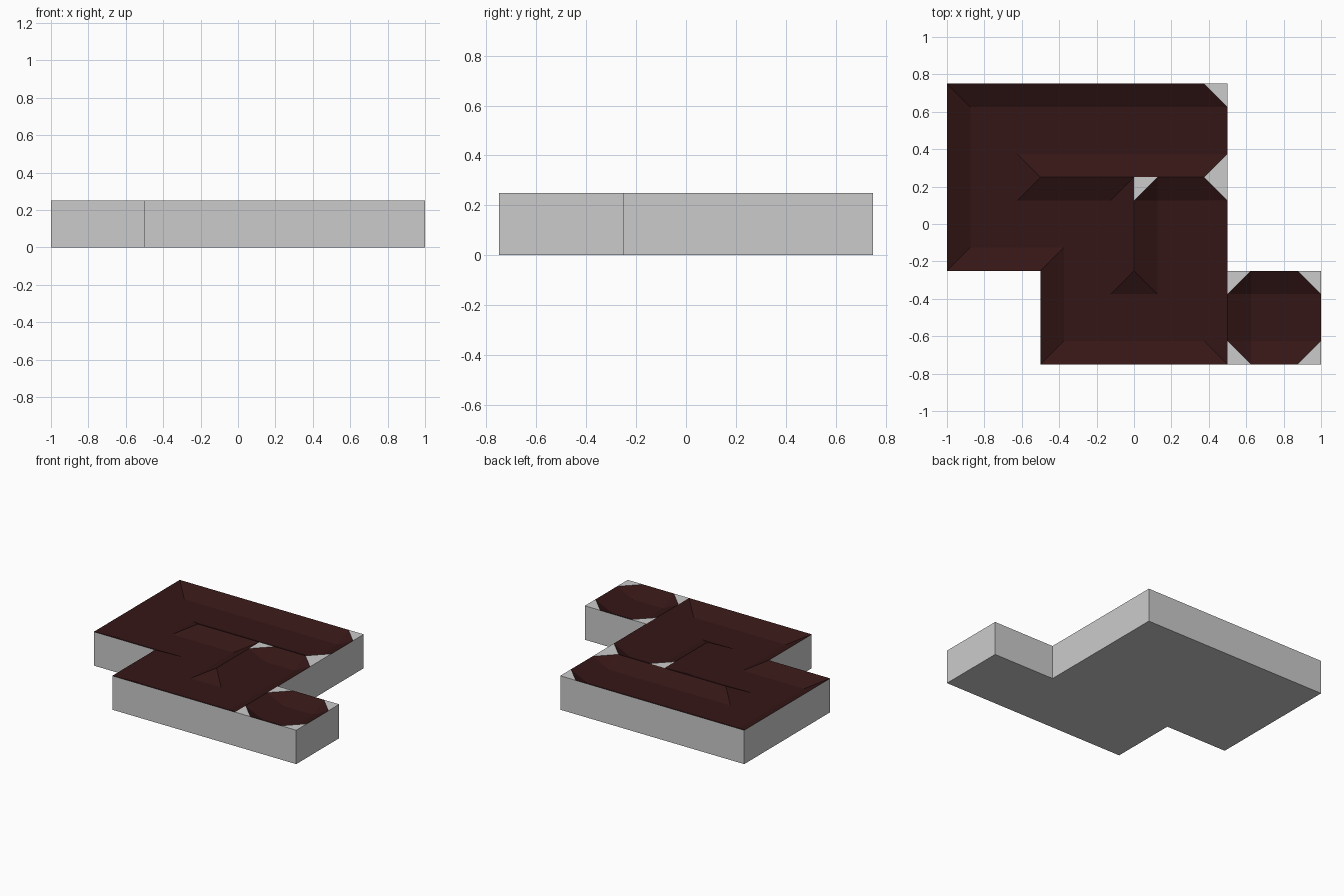
import bpy, bmesh

if "Cube" in bpy.data.objects:
    bpy.data.objects.remove(bpy.data.objects["Cube"])

U = 0.125           # grid step, each square tile is 4 steps wide
TOP, FLOOR = 0.25, 0.1875
OUTLINE = [(-8, 6), (-8, -2), (-4, -2), (-4, -6), (8, -6), (8, -2), (4, -2), (4, 6)]
TILES = ([(x, y) for y in (2, -2) for x in (-8, -4, 0)] +
         [(x, -6) for x in (-4, 0, 4)])
RIDGES = [((-4, 2), (4, 2)), ((0, -2), (0, 2)), ((4, -6), (4, -2))]


def sign(v):
    return (v > 0) - (v < 0)


# Every grid point lying on the rim or a ridge is raised
walls = RIDGES + list(zip(OUTLINE, OUTLINE[1:] + OUTLINE[:1]))
high, wall_steps = set(), set()
for a, b in walls:
    dx, dy = sign(b[0] - a[0]), sign(b[1] - a[1])
    p = a
    high.add(p)
    while p != b:
        q = (p[0] + dx, p[1] + dy)
        wall_steps.add(frozenset((p, q)))
        high.add(q)
        p = q


def make_object(name, faces, material=None):
    bm = bmesh.new()
    for pts in faces:
        bm.faces.new([bm.verts.new(p) for p in pts])
    bmesh.ops.remove_doubles(bm, verts=bm.verts, dist=0.0001)
    bmesh.ops.dissolve_limit(bm, angle_limit=0.01, verts=bm.verts, edges=bm.edges)
    mesh = bpy.data.meshes.new(name)
    bm.to_mesh(mesh)
    bm.free()
    obj = bpy.data.objects.new(name, mesh)
    bpy.context.collection.objects.link(obj)
    if material:
        mesh.materials.append(material)
    return obj


def point(p):
    return (p[0] * U, p[1] * U, TOP if p in high else FLOOR)


def up_triangle(a, b, c):
    turn = (b[0] - a[0]) * (c[1] - a[1]) - (b[1] - a[1]) * (c[0] - a[0])
    return [point(p) for p in ((a, b, c) if turn > 0 else (a, c, b))]


red_faces, grey_faces = [], []
for x, y in TILES:
    # Closed sides of this tile: west, east, south, north
    sides = {
        (-1, 0): ((x, y + 1), (x, y + 2)), (1, 0): ((x + 4, y + 1), (x + 4, y + 2)),
        (0, -1): ((x + 1, y), (x + 2, y)), (0, 1): ((x + 1, y + 4), (x + 2, y + 4))}
    closed = {d for d, s in sides.items() if frozenset(s) in wall_steps}

    for i in range(4):
        for j in range(4):
            q = [(x + i, y + j), (x + i + 1, y + j),
                 (x + i + 1, y + j + 1), (x + i, y + j + 1)]
            if i in (0, 3) and j in (0, 3):
                sx, sy = (-1 if i == 0 else 1), (-1 if j == 0 else 1)
                corner = (x + (4 if sx > 0 else 0), y + (4 if sy > 0 else 0))
                k = q.index(corner)
                c, n, o, p = (q[(k + m) % 4] for m in range(4))
                if len(closed) >= 3 and {(sx, 0), (0, sy)} <= closed:
                    # Dead ends get flat grey corners
                    grey_faces.append(up_triangle(c, n, p))
                    red_faces.append(up_triangle(n, o, p))
                else:
                    # Mitred slopes
                    red_faces.append(up_triangle(c, n, o))
                    red_faces.append(up_triangle(c, o, p))
            else:
                red_faces.append([point(p) for p in q])

# Outer walls and underside
for a, b in zip(OUTLINE, OUTLINE[1:] + OUTLINE[:1]):
    (ax, ay), (bx, by) = [(p[0] * U, p[1] * U) for p in (a, b)]
    grey_faces.append([(ax, ay, 0), (bx, by, 0), (bx, by, TOP), (ax, ay, TOP)])
grey_faces.append([(p[0] * U, p[1] * U, 0) for p in reversed(OUTLINE)])

red = bpy.data.materials.new("dark_red")
red.diffuse_color = (0.036, 0.008, 0.008, 1)
red.use_nodes = True
red.node_tree.nodes["Principled BSDF"].inputs["Base Color"].default_value = red.diffuse_color
make_object("slab_body", grey_faces)
make_object("sunken_channel", red_faces, red)
